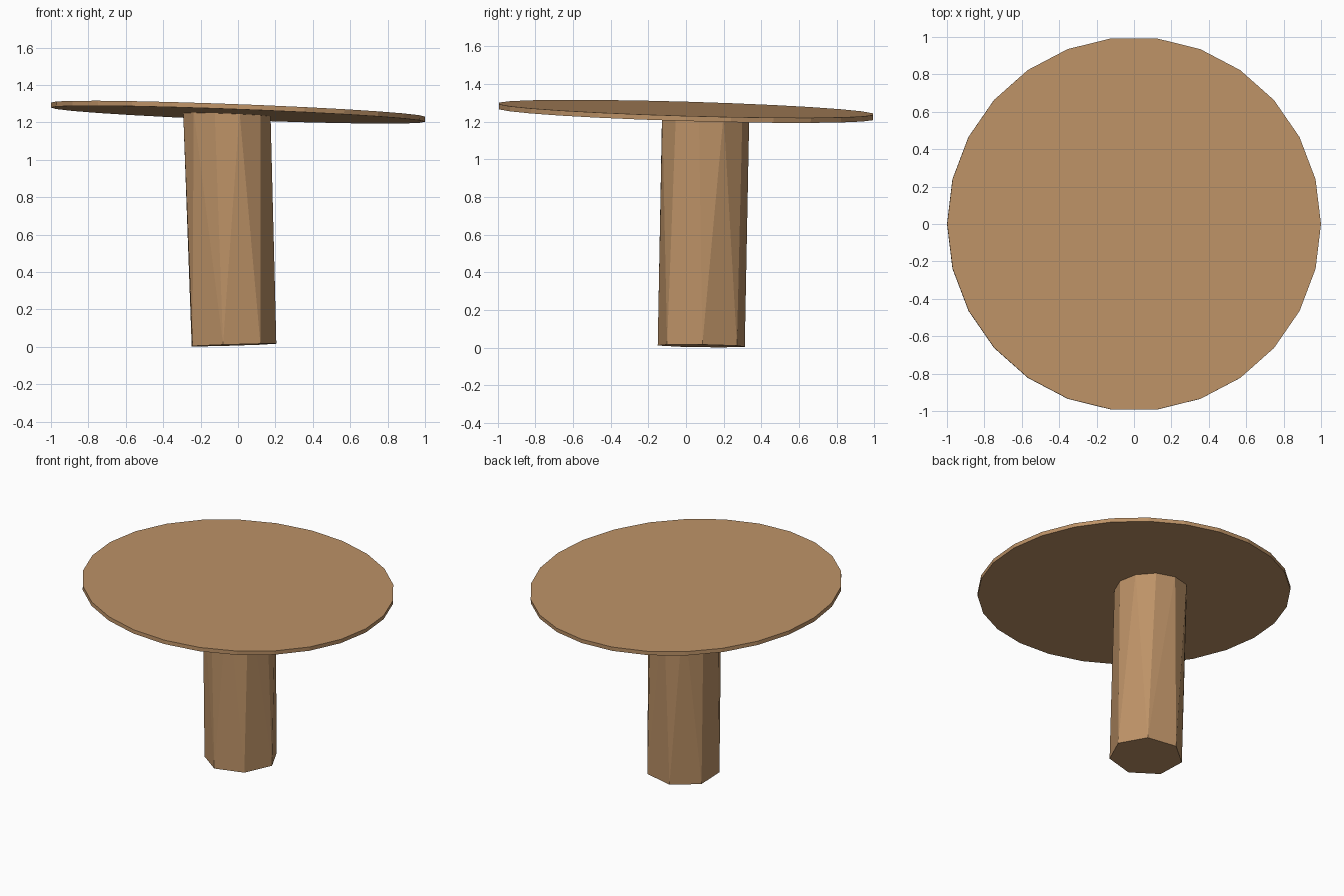
import bpy, bmesh
from math import cos, sin, radians, tau
from mathutils import Vector, Matrix

cube = bpy.data.objects.get("Cube")
if cube:
    bpy.data.objects.remove(cube, do_unlink=True)

wood = bpy.data.materials.new("light_wood")
wood.use_nodes = True
colour = (0.51, 0.29, 0.136, 1)
wood.diffuse_color = colour
wood.node_tree.nodes["Principled BSDF"].inputs["Base Color"].default_value = colour


def finish(bm, name):
    bmesh.ops.recalc_face_normals(bm, faces=bm.faces)
    mesh = bpy.data.meshes.new(name)
    bm.to_mesh(mesh)
    bm.free()
    mesh.materials.append(wood)
    obj = bpy.data.objects.new(name, mesh)
    bpy.context.collection.objects.link(obj)
    return obj


def ring(bm, sides, radius, phase, centre, slope):
    """Regular polygon of points lying on a gently sloping plane."""
    points = []
    for i in range(sides):
        a = radians(phase) + tau * i / sides
        x, y = centre[0] + radius * cos(a), centre[1] + radius * sin(a)
        z = centre[2] + slope[0] * x + slope[1] * y
        points.append(bm.verts.new((x, y, z)))
    return points


# Thin round table top, tilted slightly down to the back left
TILT = (-0.038, -0.029)
bm = bmesh.new()
bmesh.ops.create_cone(bm, cap_ends=True, segments=26, radius1=1, radius2=1, depth=0.027)
normal = Vector((-TILT[0], -TILT[1], 1))
tilt = Vector((0, 0, 1)).rotation_difference(normal).to_matrix().to_4x4()
# Start the outline with a corner on the x axis
corner = min(bm.verts, key=lambda v: abs(v.co.y) - v.co.x).co
turn = Matrix.Rotation(-corner.to_2d().angle_signed(Vector((1, 0))) * -1, 4, "Z")
bm.transform(Matrix.Translation((0, 0, 1.255)) @ tilt @ turn)
finish(bm, "table_top")

# Leaning pedestal: seven-sided foot blending into a rounder head inside the top
bm = bmesh.new()
ring(bm, 7, 0.237, -101.7, (-0.032, 0.082, 0.012), (0.03, -0.015))
ring(bm, 11, 0.236, 25, (-0.06, 0.1, 1.253), TILT)
bmesh.ops.convex_hull(bm, input=bm.verts)
bmesh.ops.dissolve_limit(bm, angle_limit=radians(0.5), verts=bm.verts, edges=bm.edges)
finish(bm, "pedestal")
